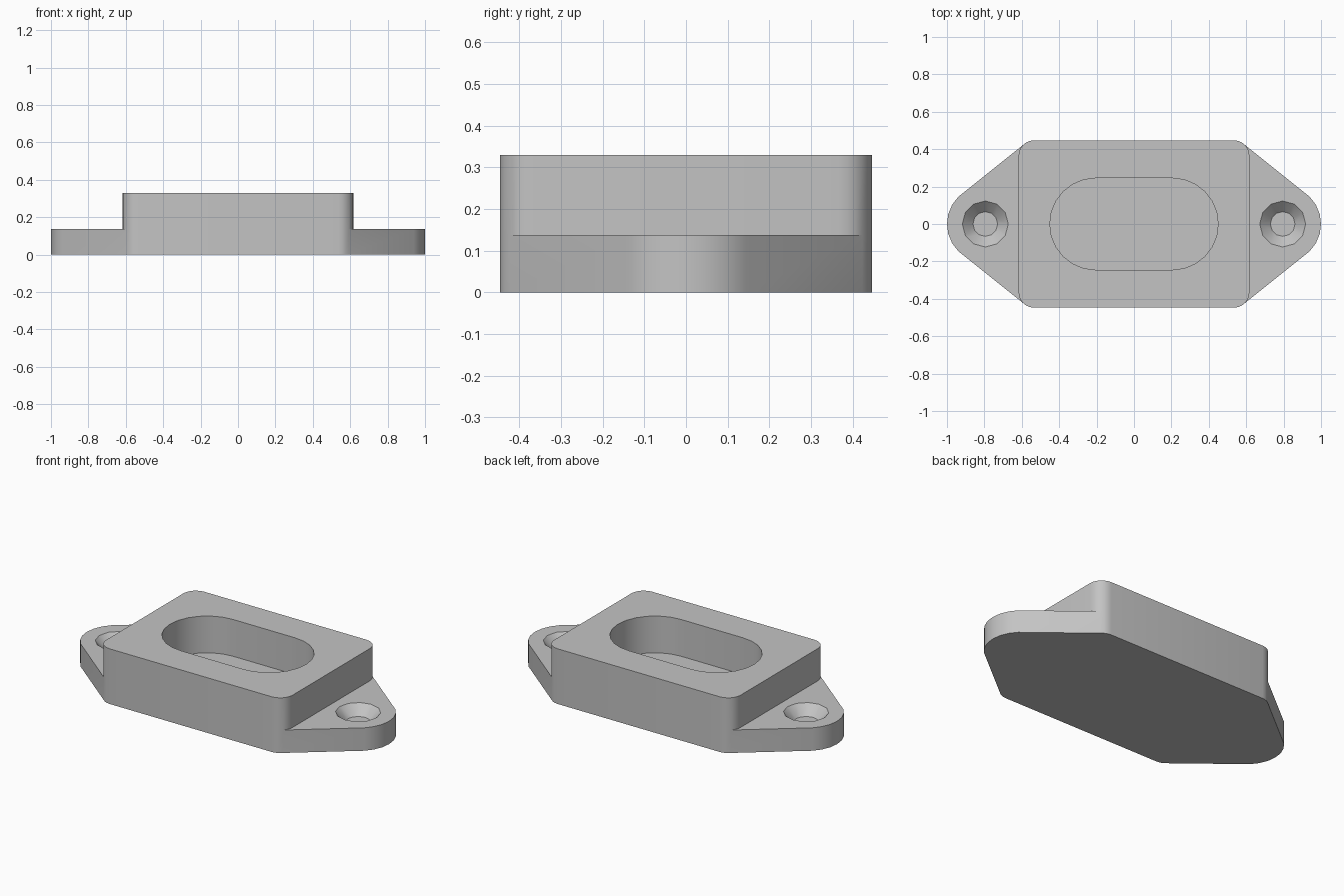
import bpy
import bmesh
from math import sin, cos, pi, radians

PLATE_TOP, BLOCK_TOP, POCKET_FLOOR = 0.137, 0.33, 0.11
EAR_X = 0.795

if "Cube" in bpy.data.objects:
    bpy.data.objects.remove(bpy.data.objects["Cube"], do_unlink=True)

grey = bpy.data.materials.new("light grey")
grey.use_nodes = True
color = (0.55, 0.55, 0.55, 1)
grey.diffuse_color = color
grey.node_tree.nodes["Principled BSDF"].inputs["Base Color"].default_value = color


def finish(bm, name):
    bmesh.ops.recalc_face_normals(bm, faces=bm.faces)
    mesh = bpy.data.meshes.new(name)
    bm.to_mesh(mesh)
    bm.free()
    mesh.materials.append(grey)
    obj = bpy.data.objects.new(name, mesh)
    bpy.context.collection.objects.link(obj)
    return obj


def hull_outline(circles, steps=24):
    """Convex outline wrapped round circles given as (x, y, radius)."""
    pts = sorted({(round(x + r * cos(2 * pi * i / steps), 5),
                   round(y + r * sin(2 * pi * i / steps), 5))
                  for x, y, r in circles for i in range(steps)})

    def chain(seq):
        out = []
        for p in seq:
            while len(out) > 1 and ((out[-1][0] - out[-2][0]) * (p[1] - out[-2][1])
                                    - (out[-1][1] - out[-2][1]) * (p[0] - out[-2][0])) <= 1e-6:
                out.pop()
            out.append(p)
        return out[:-1]

    return chain(pts) + chain(pts[::-1])


def prism(name, outline, z0, z1):
    bm = bmesh.new()
    face = bm.faces.new([bm.verts.new((x, y, z0)) for x, y in outline])
    ext = bmesh.ops.extrude_face_region(bm, geom=[face])["geom"]
    top = [v for v in ext if isinstance(v, bmesh.types.BMVert)]
    bmesh.ops.translate(bm, verts=top, vec=(0, 0, z1 - z0))
    return finish(bm, name)


def cone(name, x, sides, r0, r1, z0, z1):
    bm = bmesh.new()
    bmesh.ops.create_cone(bm, cap_ends=True, segments=sides,
                          radius1=r0, radius2=r1, depth=z1 - z0)
    # Turn so that a corner points along x
    angle = min(bm.verts, key=lambda v: -v.co.x).co
    turn = -pi / 2 if abs(angle.y) > 1e-4 else 0
    c, s = cos(turn), sin(turn)
    for v in bm.verts:
        v.co = (v.co.x * c - v.co.y * s + x, v.co.x * s + v.co.y * c, v.co.z + (z0 + z1) / 2)
    return finish(bm, name)


def combine(target, tool, operation):
    mod = target.modifiers.new(operation.lower(), "BOOLEAN")
    mod.operation, mod.solver, mod.object = operation, "EXACT", tool
    bpy.context.view_layer.objects.active = target
    bpy.ops.object.modifier_apply(modifier=mod.name)
    bpy.data.objects.remove(tool, do_unlink=True)


# Base plate with tapered ears, and the raised block on its middle
corners = [(sx * 0.535, sy * 0.365, 0.082) for sx in (-1, 1) for sy in (-1, 1)]
ears = [(sx * EAR_X, 0, 0.205) for sx in (-1, 1)]
body = prism("mounting_body", hull_outline(corners + ears), 0, PLATE_TOP)
combine(body, prism("raised_block", hull_outline(corners), PLATE_TOP, BLOCK_TOP), "UNION")

# Slot-shaped blind pocket
slot = hull_outline([(-0.205, 0, 0.245), (0.205, 0, 0.245)])
combine(body, prism("pocket_cutter", slot, POCKET_FLOOR, BLOCK_TOP + 0.1), "DIFFERENCE")

# Countersunk screw hole in each ear
for sx in (-1, 1):
    combine(body, cone("countersink_cutter", sx * EAR_X, 12, 0.066, 0.143,
                       PLATE_TOP - 0.057, PLATE_TOP + 0.02), "DIFFERENCE")
    combine(body, cone("screw_hole_cutter", sx * EAR_X, 6, 0.065, 0.065,
                       -0.1, PLATE_TOP - 0.04), "DIFFERENCE")

# Smooth curved walls, crisp edges
bpy.ops.object.select_all(action="DESELECT")
body.select_set(True)
bpy.context.view_layer.objects.active = body
bpy.ops.object.shade_smooth_by_angle(angle=radians(32))
